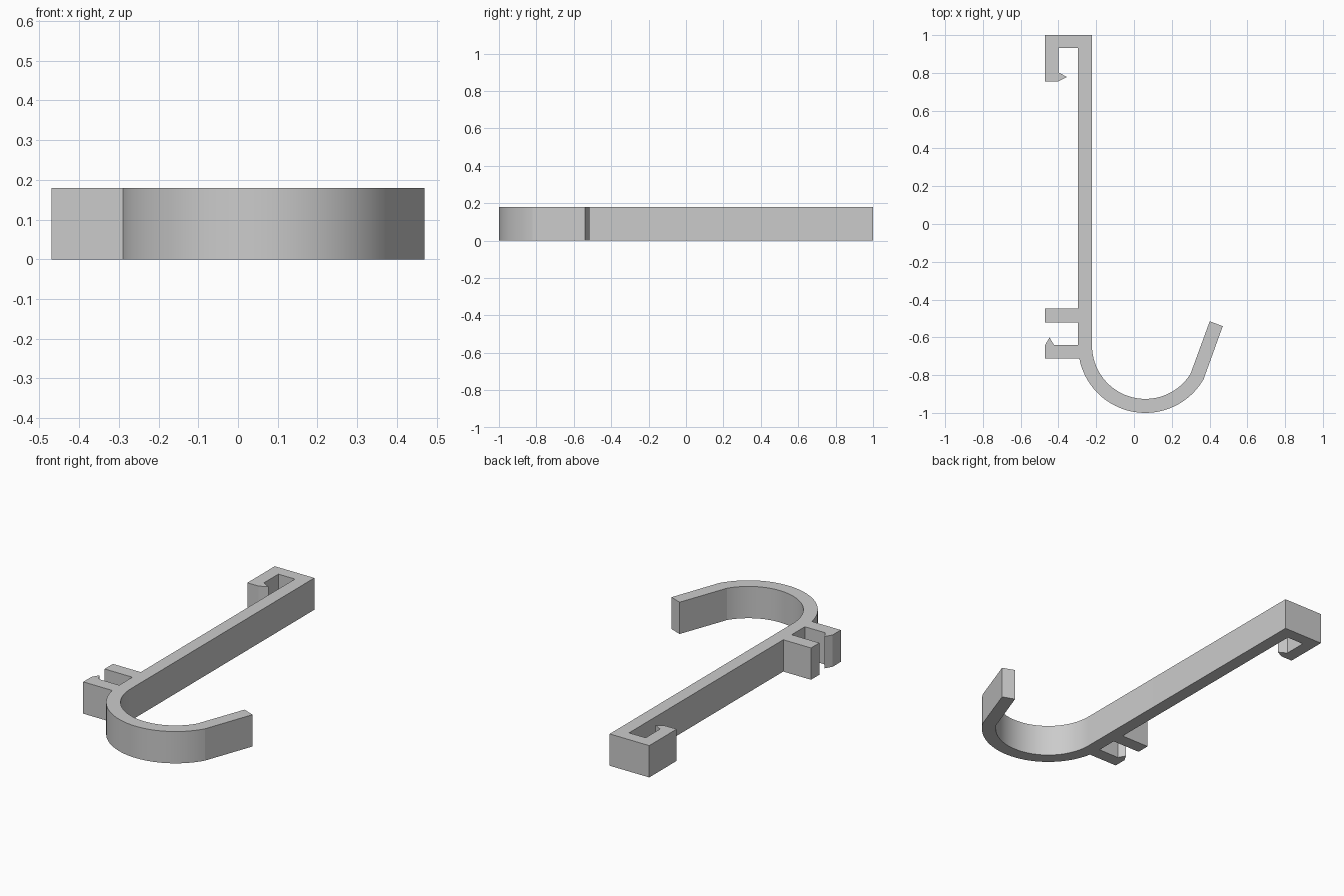
import bpy, bmesh
from math import cos, sin, radians

if "Cube" in bpy.data.objects:
    bpy.data.objects.remove(bpy.data.objects["Cube"])

HEIGHT = 0.18
LEFT, STEM_OUT, STEM_IN = -0.47, -0.296, -0.222
CENTRE = (0.06, -0.644)

grey = bpy.data.materials.new("light grey plastic")
grey.use_nodes = True
grey.diffuse_color = (0.6, 0.6, 0.6, 1)
grey.node_tree.nodes["Principled BSDF"].inputs["Base Color"].default_value = (0.6, 0.6, 0.6, 1)


def arc(radius, start, end, steps=40):
    """Points on the curved bowl, angles in degrees."""
    angles = [radians(start + (end - start) * i / steps) for i in range(steps + 1)]
    return [(CENTRE[0] + radius * cos(a), CENTRE[1] + radius * sin(a)) for a in angles]


# Top clip with its inward barb
top_clip = [(STEM_IN, 1.0), (LEFT, 1.0), (LEFT, 0.755), (-0.40, 0.755),
            (-0.355, 0.778), (-0.40, 0.803), (-0.40, 0.932), (STEM_OUT, 0.932)]

# Side clip: plain upper arm, barbed lower arm
side_clip = [(STEM_OUT, -0.447), (LEFT, -0.447), (LEFT, -0.522), (STEM_OUT, -0.522),
             (STEM_OUT, -0.64), (-0.424, -0.64), (-0.447, -0.60), (LEFT, -0.64),
             (LEFT, -0.713), (-0.289, -0.713)]

# Curved bowl, and the straight tip that leans outwards
outer_bowl = arc(0.356, 191.5, 330)
tip = [(0.47, -0.541), (0.401, -0.515)]
inner_bowl = arc(0.282, 328, 180)

# Extrude the whole outline into one solid
bm = bmesh.new()
outline = top_clip + side_clip + outer_bowl[1:] + tip + inner_bowl
base = bm.faces.new([bm.verts.new((x, y, 0)) for x, y in outline])
result = bmesh.ops.extrude_face_region(bm, geom=[base], use_keep_orig=True)
for v in result["geom"]:
    if isinstance(v, bmesh.types.BMVert):
        v.co.z = HEIGHT
bmesh.ops.recalc_face_normals(bm, faces=bm.faces)

mesh = bpy.data.meshes.new("clip_on_hook")
bm.to_mesh(mesh)
bm.free()
mesh.materials.append(grey)
hook = bpy.data.objects.new("clip_on_hook", mesh)
bpy.context.collection.objects.link(hook)

# Smooth the bowl while keeping the corners crisp
bpy.ops.object.select_all(action="DESELECT")
hook.select_set(True)
bpy.context.view_layer.objects.active = hook
bpy.ops.object.shade_smooth_by_angle(angle=radians(8))
